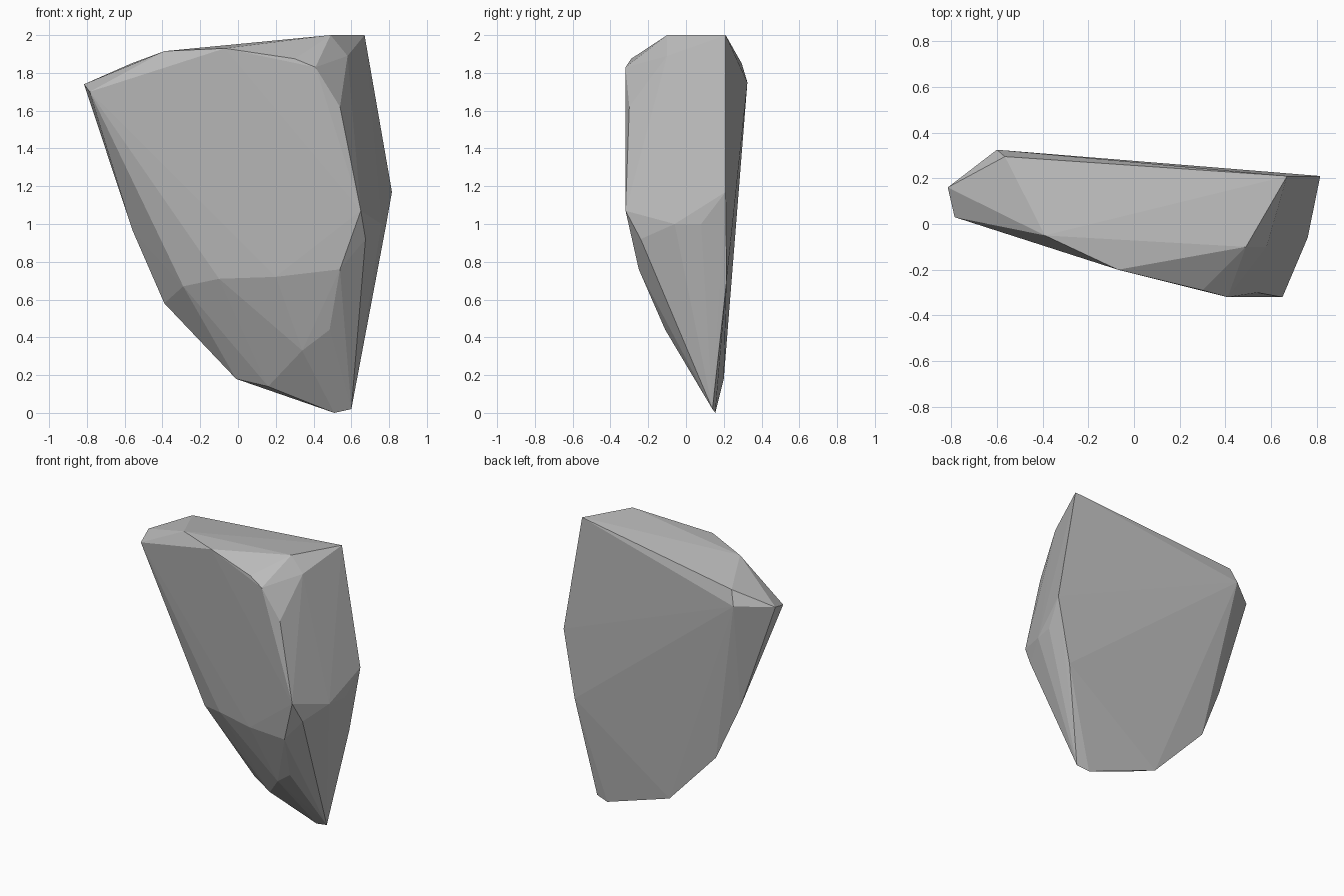
import bpy, bmesh

# Corner points of the chipped stone, grouped by region
top = [(0.67, 0.21, 2.0), (0.49, -0.10, 2.0), (-0.39, -0.05, 1.915),
       (-0.07, -0.20, 1.93), (0.30, -0.29, 1.875), (0.41, -0.32, 1.83)]
left_tip = [(-0.815, 0.16, 1.74), (-0.785, 0.03, 1.70),
            (-0.60, 0.325, 1.75), (-0.565, 0.295, 1.85)]
left_edge = [(-0.56, 0.19, 0.97), (-0.39, 0.22, 0.58), (-0.01, 0.20, 0.18)]
front = [(-0.29, 0.04, 0.67), (-0.10, -0.06, 0.71), (0.20, -0.155, 0.72),
         (0.54, -0.25, 0.76), (0.485, -0.11, 0.44), (0.34, -0.04, 0.33),
         (0.16, 0.13, 0.14)]
right = [(0.58, -0.10, 1.89), (0.54, -0.30, 1.62), (0.65, -0.32, 1.07),
         (0.675, -0.24, 0.92), (0.76, -0.06, 1.0), (0.785, 0.08, 1.0),
         (0.815, 0.21, 1.17), (0.725, 0.215, 0.70)]
foot = [(0.60, 0.14, 0.02), (0.51, 0.155, 0.0)]

# Stone: convex hull around the corners
bm = bmesh.new()
for p in top + left_tip + left_edge + front + right + foot:
    bm.verts.new(p)
hull = bmesh.ops.convex_hull(bm, input=bm.verts)
unused = {g for g in hull["geom_interior"] + hull["geom_unused"]
          if isinstance(g, bmesh.types.BMVert)}
bmesh.ops.delete(bm, geom=list(unused), context='VERTS')
bmesh.ops.recalc_face_normals(bm, faces=bm.faces)
mesh = bpy.data.meshes.new("rock")
bm.to_mesh(mesh)
bm.free()

# Plain grey stone colour
grey = bpy.data.materials.new("stone grey")
grey.diffuse_color = (0.5, 0.5, 0.5, 1)
mesh.materials.append(grey)
bpy.context.collection.objects.link(bpy.data.objects.new("rock", mesh))
